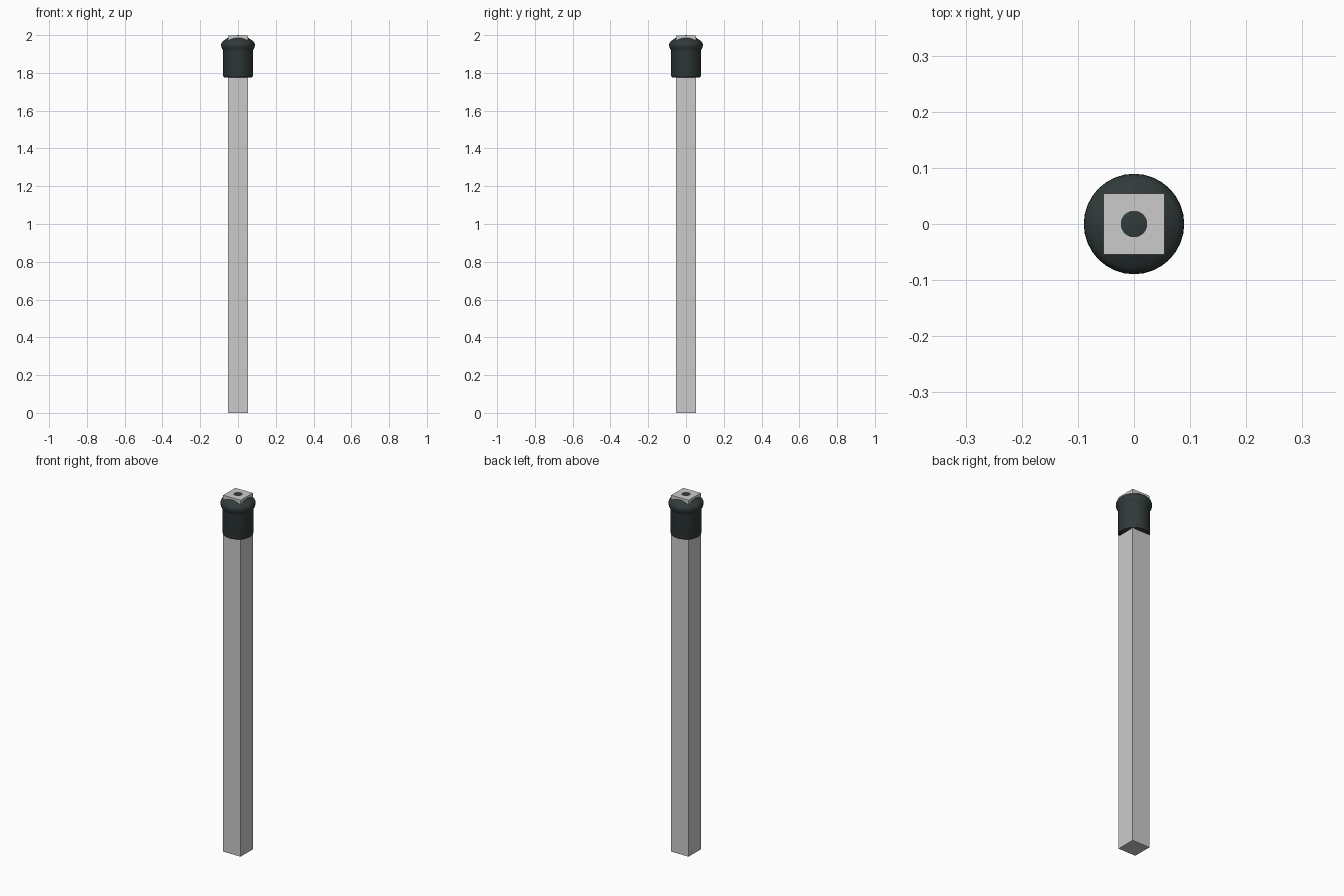
import bpy, bmesh, math
from mathutils import Matrix

if "Cube" in bpy.data.objects:
    bpy.data.objects.remove(bpy.data.objects["Cube"])


def material(name, rgb):
    m = bpy.data.materials.new(name)
    m.diffuse_color = (*rgb, 1)
    m.use_nodes = True
    m.node_tree.nodes["Principled BSDF"].inputs["Base Color"].default_value = m.diffuse_color
    return m


def finish(name, bm, mat):
    bmesh.ops.recalc_face_normals(bm, faces=bm.faces)
    me = bpy.data.meshes.new(name)
    bm.to_mesh(me)
    bm.free()
    me.materials.append(mat)
    ob = bpy.data.objects.new(name, me)
    bpy.context.collection.objects.link(ob)
    return ob


light_grey = material("light grey", (0.60, 0.60, 0.60))
dark_slate = material("dark slate", (0.030, 0.042, 0.042))

# square post
HALF, TOP = 0.054, 1.997
bm = bmesh.new()
bmesh.ops.create_cube(bm, size=1, matrix=Matrix.Translation((0, 0, TOP / 2))
                      @ Matrix.Diagonal((2 * HALF, 2 * HALF, TOP, 1)))
finish("post", bm, light_grey)

# round cap: straight skirt, bulging rim and a shallow dome the post pokes through
profile = [(0, 1.775), (0.070, 1.775), (0.076, 1.778), (0.079, 1.786),
           (0.079, 1.915), (0.082, 1.925), (0.087, 1.933), (0.0895, 1.945),
           (0.089, 1.953), (0.085, 1.963), (0.078, 1.970), (0.068, 1.976),
           (0.055, 1.985), (0.040, 1.992), (0.023, 1.9972), (0, 2.0)]
bm = bmesh.new()
verts = [bm.verts.new((r, 0, z)) for r, z in profile]
edges = [bm.edges.new(pair) for pair in zip(verts, verts[1:])]
bmesh.ops.spin(bm, geom=verts + edges, cent=(0, 0, 0), axis=(0, 0, 1),
               angle=math.tau, steps=32)
bmesh.ops.remove_doubles(bm, verts=bm.verts, dist=0.0001)
cap = finish("cap", bm, dark_slate)
bpy.context.view_layer.objects.active = cap
cap.select_set(True)
bpy.ops.object.shade_smooth_by_angle(angle=math.radians(40))
